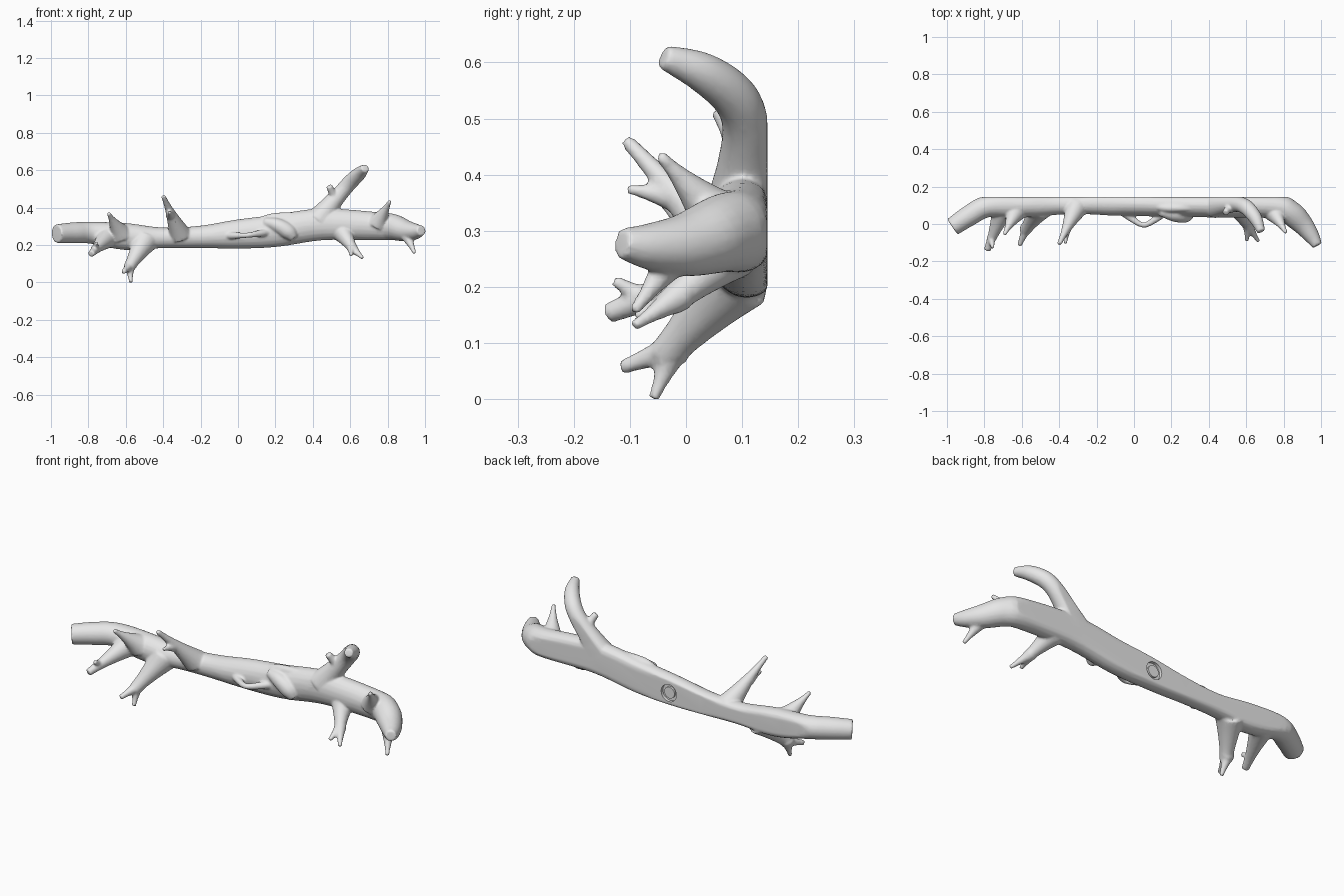
import bpy, bmesh, math
from mathutils import Vector

cube = bpy.data.objects.get("Cube")
if cube:
    bpy.data.objects.remove(cube, do_unlink=True)

UNIT = 0.01    # shapes below are given in hundredths
BACK = 14.5    # flat mounting plane behind the branch
SIDES = 20
UP, FORE, ACROSS = Vector((0, 0, 1)), Vector((0, 1, 0)), Vector((1, 0, 0))

grey = (0.8, 0.8, 0.8, 1)
mat = bpy.data.materials.new("pale_grey")
mat.use_nodes = True
mat.diffuse_color = grey
mat.node_tree.nodes["Principled BSDF"].inputs["Base Color"].default_value = grey


def smooth_path(points, steps=5):
    """Catmull-Rom curve through the points, radius included."""
    p = [Vector(q) for q in points]
    p = [p[0] * 2 - p[1]] + p + [p[-1] * 2 - p[-2]]
    path = []
    for a, b, c, d in zip(p, p[1:], p[2:], p[3:]):
        for k in range(steps):
            t = k / steps
            path.append(b + ((c - a) * t + (2 * a - 5 * b + 4 * c - d) * t * t
                             + (3 * b - a - 3 * c + d) * t ** 3) / 2)
    return path + [p[-2]]


def tube(bm, points, up, depth_limit=math.inf):
    """Closed tube through (x, y, z, radius), flattened at the back plane."""
    path = smooth_path(points)
    last = len(path) - 1
    rings = []
    for i, point in enumerate(path):
        centre, radius = point.xyz, point.w
        along = (path[min(i + 1, last)].xyz - path[max(i - 1, 0)].xyz).normalized()
        side = up.cross(along).normalized()
        top = along.cross(side)
        ring = []
        for k in range(SIDES):
            a = math.tau * k / SIDES
            v = (centre + side * math.cos(a) * min(radius, depth_limit)
                 + top * math.sin(a) * radius)
            v.y = min(v.y, BACK)
            ring.append(bm.verts.new(v * UNIT))
        rings.append(ring)
    for a, b in zip(rings, rings[1:]):
        for k in range(SIDES):
            n = (k + 1) % SIDES
            bm.faces.new((a[k], a[n], b[n], b[k]))
    bm.faces.new(rings[0][::-1])
    bm.faces.new(rings[-1])


def prong(bm, base, tip, thick, thin):
    """Tapered prong, flaring where it leaves the wood."""
    base, tip = Vector(base), Vector(tip)
    points = []
    for k in range(5):
        t = k / 4
        points.append((*base.lerp(tip, t), thin + (thick - thin) * (1 - t) ** 1.5))
    tube(bm, points, ACROSS)


def make_object(name, bm):
    bmesh.ops.recalc_face_normals(bm, faces=bm.faces)
    mesh = bpy.data.meshes.new(name)
    bm.to_mesh(mesh)
    bm.free()
    ob = bpy.data.objects.new(name, mesh)
    bpy.context.collection.objects.link(ob)
    mesh.materials.append(mat)
    return ob


def disc(name, radius, depth, y):
    bm = bmesh.new()
    bmesh.ops.create_cone(bm, cap_ends=True, segments=32, radius1=radius * UNIT,
                          radius2=radius * UNIT, depth=depth * UNIT)
    ob = make_object(name, bm)
    ob.rotation_euler.x = math.pi / 2
    ob.location = Vector((0, y, 25.5)) * UNIT
    return ob


bm = bmesh.new()

# Main stem, curving forward at both ends
tube(bm, [(-97, -1.5, 26, 5), (-88, 4.5, 26.5, 5.6), (-78, 9.5, 26.5, 5.9),
          (-60, 10, 24.5, 7.2), (-40, 10.5, 23.8, 5.5), (-20, 11, 24.3, 6),
          (0, 10.8, 25.8, 7.8), (20, 10.3, 27.5, 8.6), (45, 10, 31, 8.5),
          (75, 9.5, 30, 7.5), (83, 6.5, 29.5, 7), (90, 0, 27.5, 5.7),
          (95, -6.5, 27.2, 4.2), (98, -11.5, 27.8, 2.7)], UP, depth_limit=6.5)

# Large upright limb with its stub
tube(bm, [(43, 10, 33, 7), (50, 10.6, 42, 5), (56, 10.6, 49, 4.2),
          (60.5, 8.5, 54, 4.1), (65, 3, 58.2, 3.6), (68, -4, 61, 2.2)], FORE)
prong(bm, (52, 10, 45), (48.7, 6, 51.5), 3, 1.7)

# Thorn and spur on the curved far end
prong(bm, (75, 6, 32), (81.3, -4.7, 43.5), 5.5, 1)
prong(bm, (90, -2, 25.5), (94.5, -9.3, 15.6), 3.6, 1)

# Forked prong under the limb
prong(bm, (56, 8, 26.5), (62, -3, 17), 5.5, 2.5)
prong(bm, (61, -1, 18.5), (66.6, -9.3, 13), 3, 1)
prong(bm, (61, -1, 18.5), (60.3, -9, 14.6), 3, 1)

# Long lower prong with a fork
prong(bm, (-50, 9, 22), (-58.5, -4, 7.5), 7, 3)
prong(bm, (-58, -2, 9.5), (-57.3, -5.8, 0), 3.2, 1)
prong(bm, (-57, -1, 9.5), (-61.3, -11.5, 5.6), 3.2, 1.3)

# Upper thorn near the cut end
prong(bm, (-63, 7, 26), (-69.3, -5.6, 37), 6, 1)

# Inner upper prong with a fork
prong(bm, (-31, 8.5, 25.5), (-40, -10.7, 46.2), 6, 1.2)
prong(bm, (-36, -2, 36), (-36.7, -10.6, 37.5), 2.8, 0.9)

# Forked prong pointing forward
prong(bm, (-70, 8, 24), (-78.5, -14, 15.2), 6, 1.8)
prong(bm, (-76.5, -7, 17.5), (-75.5, -12.8, 21.2), 2.6, 1)

# Small open loop of bark at the centre
tube(bm, [(-7, 7, 25, 2), (-1.5, 3, 25, 1.8), (5, -0.6, 25.2, 1.4),
          (11, 2.2, 26, 1.8), (17, 6.5, 27, 2)], UP)

# Folded bark swelling and ridge beside the loop
tube(bm, [(14, 6.5, 32.5, 2.2), (21, 5.2, 30.5, 3.8), (27, 4.8, 27, 4.2),
          (30, 4.5, 23.5, 2.4)], FORE)
tube(bm, [(13, 9, 33.5, 1.8), (20, 8.5, 34.8, 2.3), (37, 9, 36, 1.8)], UP)

# Grow everything together into one continuous skin
branch = make_object("branch", bm)
fuse = branch.modifiers.new("fuse", 'REMESH')
fuse.mode = 'VOXEL'
fuse.voxel_size = 0.006
fuse.use_smooth_shade = True
soften = branch.modifiers.new("soften", 'SMOOTH')
soften.iterations = 6
facet = branch.modifiers.new("facet", 'DECIMATE')
facet.ratio = 0.3

# Round mounting recess in the flat back, with a plain hub inside
cutter = disc("recess_cutter", 4.5, 4, BACK + 0.5)
cutter.hide_render = True
cutter.hide_viewport = True
recess = branch.modifiers.new("recess", 'BOOLEAN')
recess.operation = 'DIFFERENCE'
recess.object = cutter
disc("recess_hub", 3, 1.4, BACK - 1.2)
